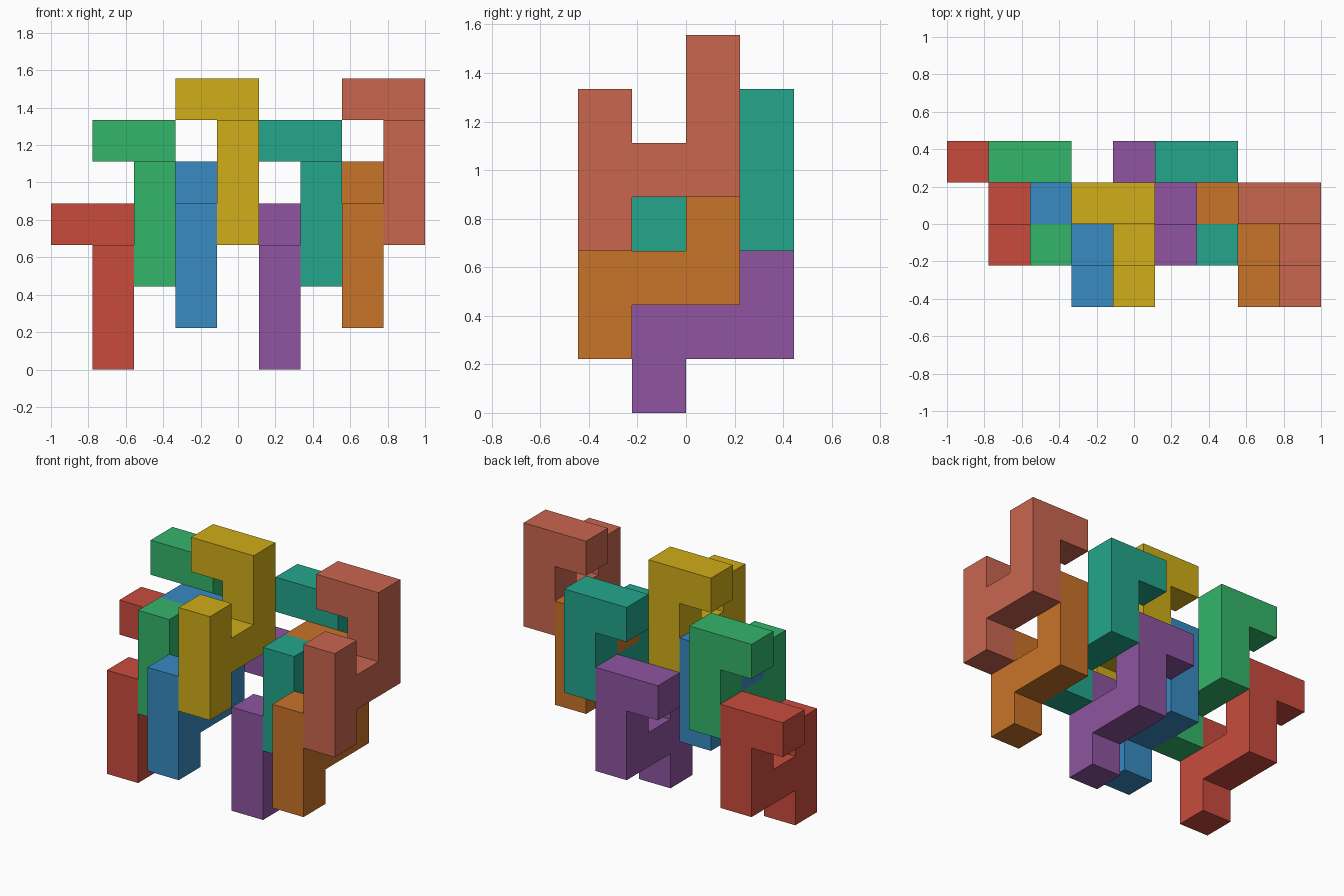
import bpy, bmesh
from mathutils import Vector

if "Cube" in bpy.data.objects:
    bpy.data.objects.remove(bpy.data.objects["Cube"])

U = 2 / 9                                  # edge of one cubic cell
ORIGIN = Vector((-1, -2 * U, 0))

# S-shaped bent block in the y-z plane, plus a hook cell to the left at the top
CELLS = {(0, 0, 0), (0, 0, 1), (0, 0, 2),
         (0, 1, 1),
         (0, 2, 1), (0, 2, 2), (0, 2, 3),
         (-1, 2, 3)}


def linear(c):
    c /= 255
    return c / 12.92 if c <= 0.04045 else ((c + 0.055) / 1.055) ** 2.4


def block(name, offset, rgb):
    bm = bmesh.new()
    # outer faces only: skip any face shared by two cells
    for cell in CELLS:
        for axis in range(3):
            for side in (0, 1):
                n = list(cell)
                n[axis] += 2 * side - 1
                if tuple(n) in CELLS:
                    continue
                a, b = (axis + 1) % 3, (axis + 2) % 3
                verts = []
                for da, db in ((0, 0), (1, 0), (1, 1), (0, 1)):
                    p = Vector(cell) + Vector(offset)
                    p[axis] += side
                    p[a] += da
                    p[b] += db
                    verts.append(bm.verts.new(ORIGIN + p * U))
                bm.faces.new(verts if side else verts[::-1])
    # weld cells and merge coplanar squares into clean flat faces
    bmesh.ops.remove_doubles(bm, verts=bm.verts, dist=1e-4)
    bmesh.ops.dissolve_limit(bm, angle_limit=0.01, verts=bm.verts, edges=bm.edges)
    bmesh.ops.recalc_face_normals(bm, faces=bm.faces)
    mesh = bpy.data.meshes.new(name)
    bm.to_mesh(mesh)
    bm.free()
    mat = bpy.data.materials.new(name + "_paint")
    mat.diffuse_color = (*[linear(c) for c in rgb], 1)
    mat.use_nodes = True
    mat.node_tree.nodes["Principled BSDF"].inputs["Base Color"].default_value = mat.diffuse_color
    mesh.materials.append(mat)
    bpy.context.collection.objects.link(bpy.data.objects.new(name, mesh))


# eight identical blocks, interlocked by shifting in whole cells
block("red_block", (1, 1, 0), (201, 75, 61))
block("green_block", (2, 1, 2), (51, 181, 106))
block("blue_block", (3, 0, 1), (56, 138, 194))
block("yellow_block", (4, 0, 3), (208, 173, 24))
block("purple_block", (5, 1, 0), (142, 85, 160))
block("teal_block", (6, 1, 2), (35, 166, 140))
block("orange_block", (7, 0, 1), (201, 115, 41))
block("salmon_block", (8, 0, 3), (201, 102, 79))
